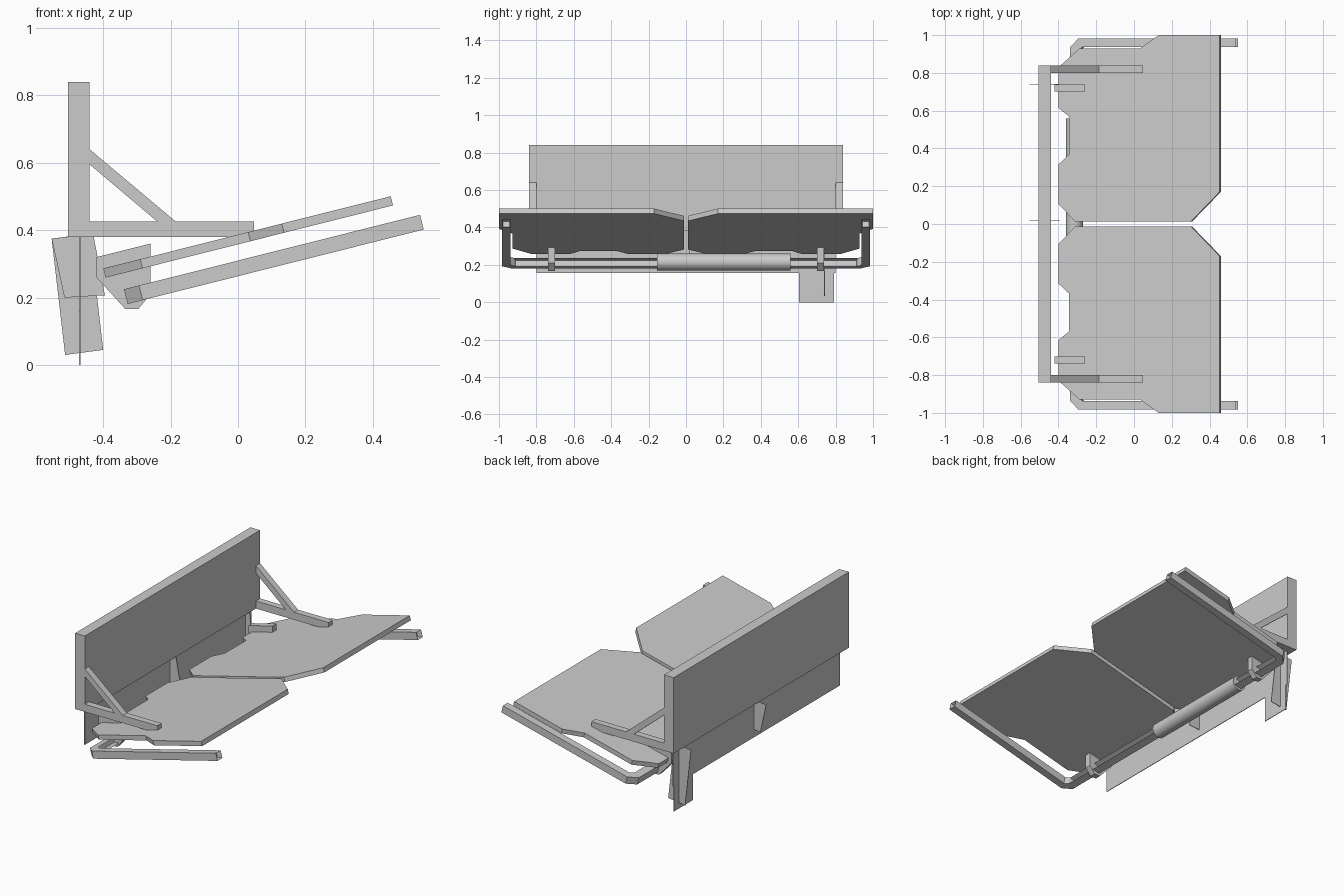
import bpy, bmesh, math
from mathutils import Vector, Matrix

cube = bpy.data.objects.get("Cube")
if cube:
    bpy.data.objects.remove(cube, do_unlink=True)

grey = bpy.data.materials.new("plain grey")
grey.use_nodes = True
colour = (0.6, 0.6, 0.6, 1)
grey.diffuse_color = colour
grey.node_tree.nodes["Principled BSDF"].inputs["Base Color"].default_value = colour

TILT = math.radians(14.1)
X, Y, Z = Vector((1, 0, 0)), Vector((0, 1, 0)), Vector((0, 0, 1))
SLOPE = Vector((math.cos(TILT), 0, math.sin(TILT)))
SLOPE_DOWN = Vector((math.sin(TILT), 0, -math.cos(TILT)))


def finish(name, bm):
    bmesh.ops.recalc_face_normals(bm, faces=bm.faces)
    mesh = bpy.data.meshes.new(name)
    bm.to_mesh(mesh)
    bm.free()
    mesh.materials.append(grey)
    obj = bpy.data.objects.new(name, mesh)
    bpy.context.collection.objects.link(obj)
    return obj


def prism(name, outline, origin, u, v, depth, hollow_ends=False):
    """Extrude a flat outline, drawn along axes u and v, by a depth vector."""
    bm = bmesh.new()
    base = bm.faces.new([bm.verts.new(Vector(origin) + u * a + v * b) for a, b in outline])
    new = bmesh.ops.extrude_face_region(bm, geom=[base])["geom"]
    bmesh.ops.translate(bm, vec=depth, verts=[g for g in new if isinstance(g, bmesh.types.BMVert)])
    bmesh.ops.recalc_face_normals(bm, faces=bm.faces)
    if hollow_ends:
        ends = [f for f in bm.faces if f.normal.dot(u) > 0.99]
        bmesh.ops.inset_individual(bm, faces=ends, thickness=0.008, depth=0)
        bmesh.ops.translate(bm, vec=u * -0.03, verts=[w for f in ends for w in f.verts])
    return finish(name, bm)


def side_plate(name, outline, y, width):
    """Plate seen in profile from the side, centred on y."""
    return prism(name, outline, (0, y - width / 2, 0), X, Z, Y * width)


def box_outline(a0, a1, b0, b1):
    return [(a0, b0), (a1, b0), (a1, b1), (a0, b1)]


# Upright board and the thin skirt with its hanging flap
side_plate("back_board", box_outline(-0.505, -0.44, 0.38, 0.84), 0, 1.68)
skirt = [(-0.8, 0.38), (-0.8, 0.157), (0.605, 0.157), (0.605, 0), (0.79, 0),
         (0.79, 0.157), (0.8, 0.157), (0.8, 0.38)]
prism("skirt_panel", skirt, (-0.472, 0, 0), Y, Z, X * 0.004)

# Thin gussets through the skirt
side_plate("middle_gusset", [(-0.553, 0.375), (-0.43, 0.39), (-0.395, 0.207), (-0.515, 0.2)], 0.02, 0.004)
side_plate("flap_gusset", [(-0.553, 0.375), (-0.44, 0.39), (-0.4, 0.045), (-0.513, 0.03)], 0.74, 0.004)

# Wing plate outline: straight tip edge, cut corner, notched root
wing = [(0.453, 1.0), (0.453, 0.17), (0.3, 0.012), (-0.31, 0.012), (-0.4, 0.105),
        (-0.4, 0.315), (-0.345, 0.367), (-0.345, 0.57), (-0.4, 0.615), (-0.4, 0.83),
        (-0.29, 0.928), (0.03, 0.928), (0.13, 1.0)]

for side, s in (("left", 1), ("right", -1)):
    # Arms and braces on the board
    side_plate(side + "_arm", box_outline(-0.44, 0.047, 0.38, 0.426), s * 0.82, 0.04)
    side_plate(side + "_brace", [(-0.44, 0.64), (-0.44, 0.595), (-0.24, 0.426), (-0.185, 0.426)],
               s * 0.82, 0.04)
    # Sloping plates
    prism(side + "_wing_plate", [(x / math.cos(TILT), s * y) for x, y in wing],
          (0, 0, 0.387), SLOPE, Y, SLOPE_DOWN * 0.028)
    # Hooks holding the roller bar
    hook = [(-0.42, 0.32), (-0.26, 0.36), (-0.26, 0.21), (-0.295, 0.167), (-0.335, 0.167), (-0.42, 0.26)]
    side_plate(side + "_hook", hook, s * 0.72, 0.037)

# U-shaped bar under the plates
half = [(0.557, 0.937), (0.557, 0.983), (-0.303, 0.983), (-0.349, 0.935)]
inner = [(-0.303, 0.917), (-0.283, 0.937)]
bar = half + [(u, -v) for u, v in reversed(half)]
bar += [(u, -v) for u, v in reversed(inner)] + inner
prism("u_bar", bar, (0, 0, 0.31), SLOPE, Y, SLOPE_DOWN * 0.045, hollow_ends=True)

# Roller on the bar
bm = bmesh.new()
bmesh.ops.create_cone(bm, cap_ends=True, segments=32, radius1=0.045, radius2=0.045, depth=0.715,
                      matrix=Matrix.Translation((-0.315, 0.202, 0.215)) @ Matrix.Rotation(math.pi / 2, 4, 'X'))
roller = finish("roller", bm)
bpy.context.view_layer.objects.active = roller
roller.select_set(True)
bpy.ops.object.shade_smooth_by_angle()
